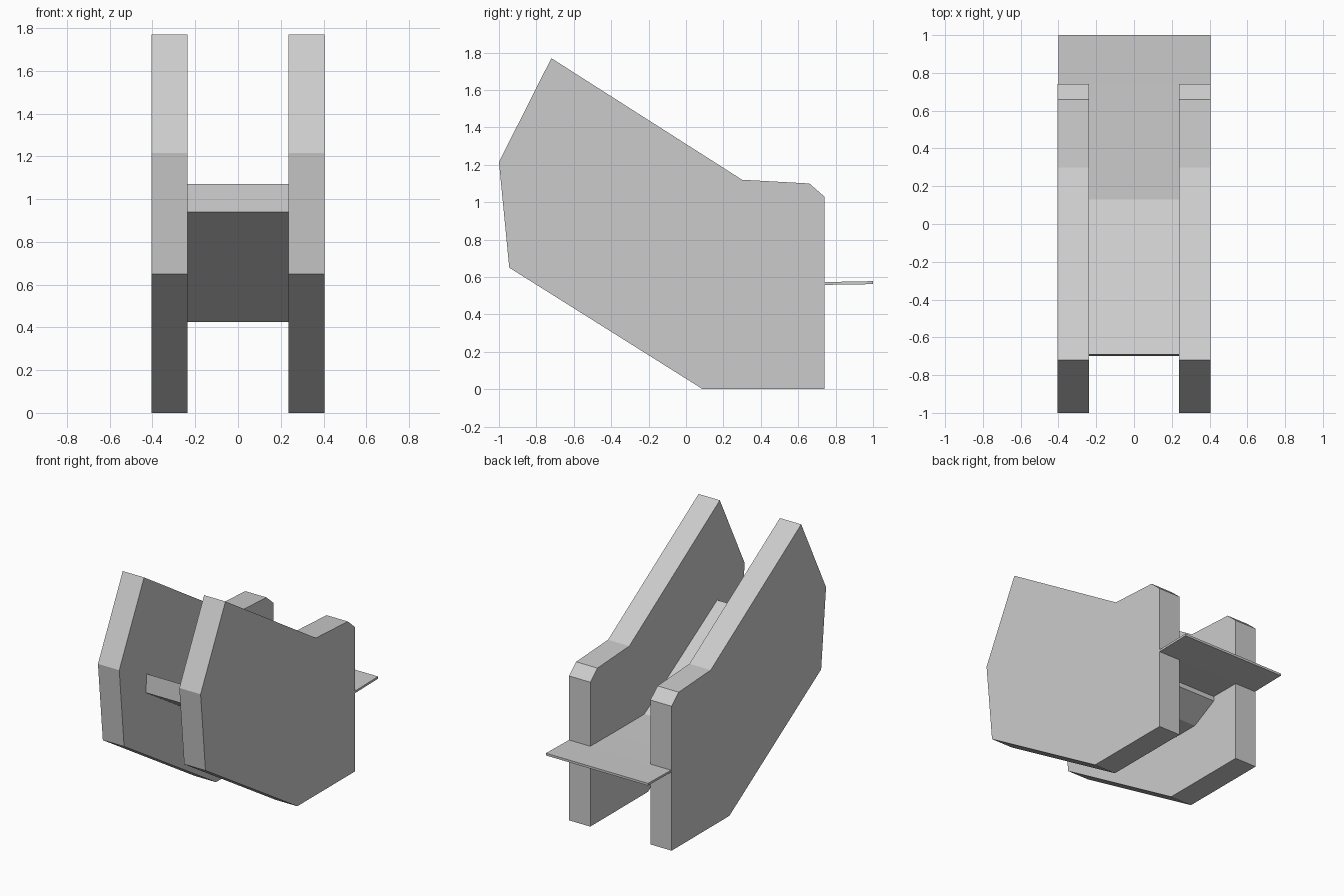
import bpy, bmesh

if "Cube" in bpy.data.objects:
    bpy.data.objects.remove(bpy.data.objects["Cube"])


def extrude_profile(name, profile, x0, x1):
    """Solid made by sweeping a (y, z) outline from x0 to x1."""
    bm = bmesh.new()
    face = bm.faces.new([bm.verts.new((x0, y, z)) for y, z in profile])
    res = bmesh.ops.extrude_face_region(bm, geom=[face])
    verts = [g for g in res["geom"] if isinstance(g, bmesh.types.BMVert)]
    bmesh.ops.translate(bm, verts=verts, vec=(x1 - x0, 0, 0))
    bmesh.ops.recalc_face_normals(bm, faces=bm.faces)
    mesh = bpy.data.meshes.new(name)
    bm.to_mesh(mesh)
    bm.free()
    obj = bpy.data.objects.new(name, mesh)
    bpy.context.collection.objects.link(obj)
    return obj


INNER, OUTER = 0.237, 0.405

# Two thick side panels
side = [(0.09, 0), (0.74, 0), (0.74, 1.03), (0.66, 1.10), (0.30, 1.12),
        (-0.72, 1.77), (-1.0, 1.215), (-0.945, 0.65)]
for label, s in (("left", -1), ("right", 1)):
    extrude_profile(label + "_side_panel", side, s * INNER, s * OUTER)

# Sloping slab between the panels, levelling out under the rear shelf
slab = [(-0.69, 1.07), (-0.70, 0.94), (0.12, 0.425), (0.33, 0.425),
        (0.52, 0.525), (0.52, 0.57), (0.13, 0.57)]
extrude_profile("sloping_slab", slab, -INNER, INNER)

# Thin shelf: narrow between the panels, full width behind them
extrude_profile("shelf_inner", [(0.50, 0.558), (0.74, 0.558), (0.74, 0.573), (0.50, 0.571)],
                -INNER, INNER)
extrude_profile("shelf_rear", [(0.74, 0.558), (1.0, 0.562), (1.0, 0.578), (0.74, 0.573)],
                -OUTER + 0.005, OUTER)
